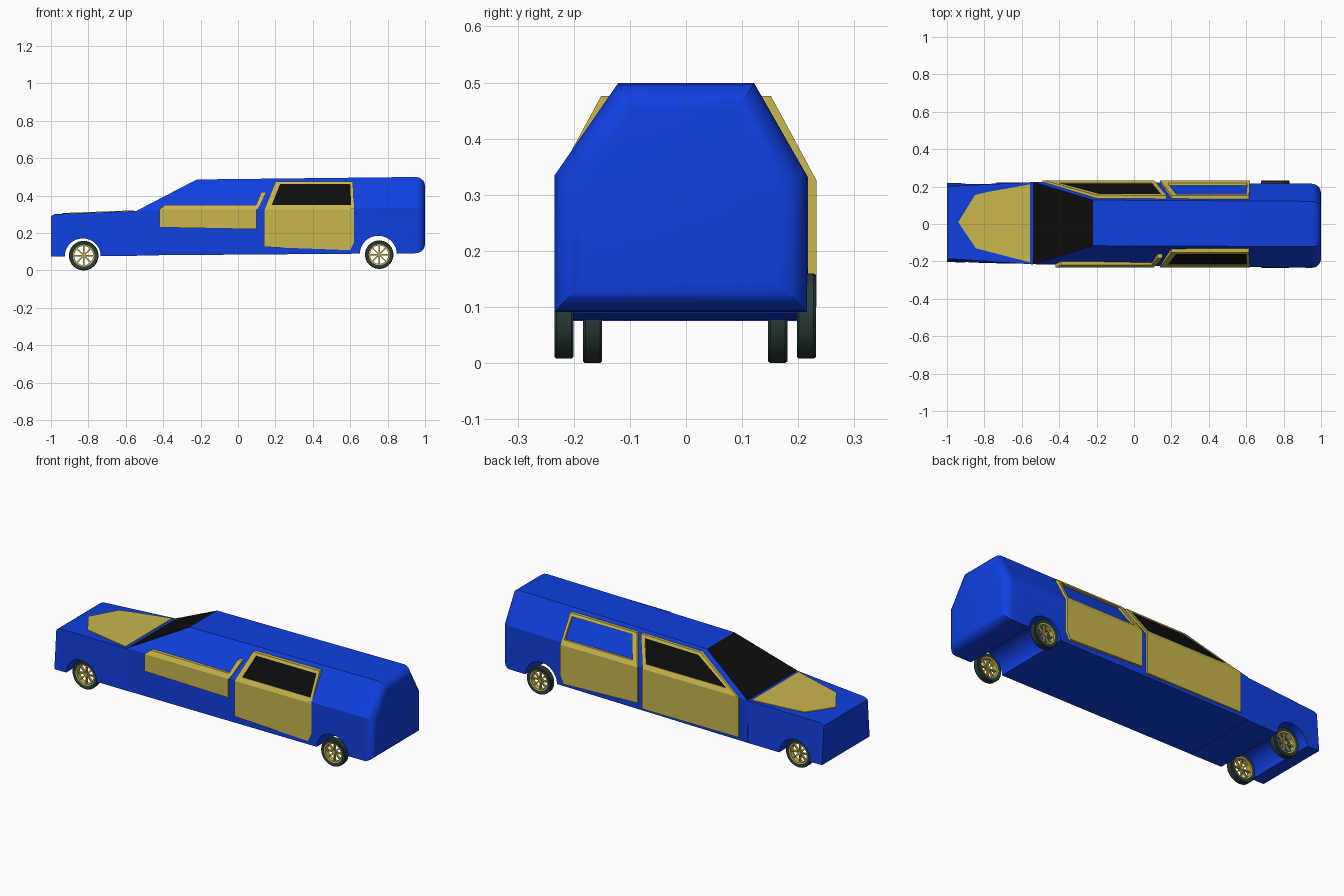
import bpy, bmesh, math
from mathutils import Matrix

if "Cube" in bpy.data.objects:
    bpy.data.objects.remove(bpy.data.objects["Cube"])


def material(name, rgb):
    m = bpy.data.materials.new(name)
    m.diffuse_color = (*rgb, 1)
    m.use_nodes = True
    m.node_tree.nodes["Principled BSDF"].inputs["Base Color"].default_value = m.diffuse_color
    return m


BLUE = material("blue paint", (0.005, 0.05, 0.75))
GOLD = material("gold paint", (0.58, 0.47, 0.075))
BLACK = material("black glass", (0.004, 0.004, 0.004))
RUBBER = material("dark rubber", (0.022, 0.045, 0.04))


def finish(name, bm, mats, smooth=None):
    bmesh.ops.recalc_face_normals(bm, faces=bm.faces)
    me = bpy.data.meshes.new(name)
    bm.to_mesh(me)
    bm.free()
    for m in mats:
        me.materials.append(m)
    ob = bpy.data.objects.new(name, me)
    bpy.context.collection.objects.link(ob)
    if smooth:
        activate(ob)
        bpy.ops.object.shade_smooth_by_angle(angle=math.radians(smooth))
    return ob


def activate(ob):
    bpy.ops.object.select_all(action='DESELECT')
    ob.select_set(True)
    bpy.context.view_layer.objects.active = ob


def loft(sections):
    """Closed skin through matching loops; returns bmesh and vertex rings."""
    bm = bmesh.new()
    rings = [[bm.verts.new(p) for p in s] for s in sections]
    n = len(rings[0])
    for a, b in zip(rings, rings[1:]):
        for i in range(n):
            j = (i + 1) % n
            bm.faces.new((a[i], a[j], b[j], b[i]))
    bm.faces.new(rings[0])
    bm.faces.new(rings[-1])
    return bm, rings


def cut_arch(body, x, z, r):
    """Cut a wheel tunnel right across the body."""
    bm = bmesh.new()
    bmesh.ops.create_cone(bm, cap_ends=True, segments=40, radius1=r, radius2=r, depth=1,
                          matrix=Matrix.Translation((x, 0, z)) @ Matrix.Rotation(math.pi / 2, 4, 'X'))
    cutter = finish("arch_cutter", bm, [BLUE])
    cutter.hide_render = True
    mod = body.modifiers.new("arch", 'BOOLEAN')
    mod.operation, mod.solver, mod.object = 'DIFFERENCE', 'EXACT', cutter
    activate(body)
    bpy.ops.object.modifier_apply(modifier="arch")
    bpy.data.objects.remove(cutter)


# Cabin: six-sided section with a sloping windscreen and rounded tail
def section(xl, xr, half, c, zb, zs, roof, cr, zr):
    return [(xl, c - half, zb), (xl, c - half, zs), (xr, cr - roof, zr),
            (xr, cr + roof, zr), (xl, c + half, zs), (xl, c + half, zb)]


bm, rings = loft([section(-0.54, -0.22, 0.22, 0.005, 0.08, 0.32, 0.122, 0.006, 0.486),
                  section(1.0, 1.0, 0.225, -0.01, 0.092, 0.335, 0.121, 0.0, 0.5)])
# split the front cap into the lower bulkhead and the windscreen
cap = next(f for f in bm.faces if set(f.verts) == set(rings[0]))
bmesh.utils.face_split(cap, rings[0][1], rings[0][4])
for f in bm.faces:
    if set(f.verts) == set(rings[0][1:5]):
        f.material_index = 1
tail = [e for e in bm.edges if all(v in rings[1] for v in e.verts)]
bmesh.ops.bevel(bm, geom=tail, offset=0.05, segments=5, profile=0.5, affect='EDGES')
cabin = finish("cabin_body", bm, [BLUE, BLACK])
cut_arch(cabin, 0.75, 0.086, 0.099)
activate(cabin)
bpy.ops.object.shade_smooth_by_angle(angle=math.radians(25))


# Bonnet: tapers in at the top towards the nose
def nose(x, wb, wt, zb, zt, c):
    return [(x, c - wb, zb), (x, c - wt, zt), (x, c + wt, zt), (x, c + wb, zb)]


bm, rings = loft([nose(-1.0, 0.212, 0.195, 0.075, 0.29, 0.008),
                  nose(-0.98, 0.212, 0.194, 0.075, 0.301, 0.008),
                  nose(-0.54, 0.217, 0.22, 0.078, 0.318, 0.004)])
bonnet = finish("bonnet_body", bm, [BLUE])
cut_arch(bonnet, -0.83, 0.075, 0.096)

# Gold plate on the bonnet
outline = [(-0.94, 0.01), (-0.85, 0.155), (-0.78, 0.172), (-0.557, 0.212),
           (-0.557, -0.205), (-0.78, -0.147), (-0.845, -0.13)]


def hood_z(x):
    return 0.301 + (x + 0.98) * 0.0386


bm, _ = loft([[(x, y, hood_z(x) + dz) for x, y in outline] for dz in (-0.003, 0.004)])
finish("bonnet_plate", bm, [GOLD])


# Doors: flat below the shoulder, leaning inwards above it
def door_y(z):
    return 0.233 - max(0, z - 0.325) * 0.54


def panel(name, outline, side, mat, thick=0.02, sink=0.0):
    bm, _ = loft([[(x, side * (door_y(z) - sink - d), z) for x, z in outline]
                  for d in (0, thick)])
    return finish(name, bm, [mat])


def frame(name, outer, inner, side, thick=0.02):
    bm = bmesh.new()
    R = [[bm.verts.new((x, side * (door_y(z) - d), z)) for x, z in loop]
         for loop, d in ((outer, 0), (inner, 0), (inner, thick), (outer, thick))]
    n = len(outer)
    for k in range(4):
        a, b = R[k], R[(k + 1) % 4]
        for i in range(n):
            j = (i + 1) % n
            bm.faces.new((a[i], a[j], b[j], b[i]))
    return finish(name, bm, [GOLD])


front_lower = [(-0.49, 0.10), (-0.49, 0.325), (0.11, 0.325), (0.11, 0.10)]
front_outer = [(-0.48, 0.325), (-0.2, 0.47), (0.175, 0.475), (0.108, 0.325)]
front_inner = [(-0.405, 0.35), (-0.19, 0.457), (0.145, 0.461), (0.095, 0.35)]
rear_lower = [(0.14, 0.125), (0.14, 0.325), (0.62, 0.325), (0.62, 0.15), (0.6, 0.108)]
rear_outer = [(0.14, 0.325), (0.2, 0.474), (0.615, 0.476), (0.62, 0.325)]
rear_inner = [(0.18, 0.35), (0.225, 0.461), (0.6, 0.461), (0.605, 0.35)]

for side, tag in ((1, "far"), (-1, "near")):
    panel(f"{tag}_rear_door", rear_lower, side, GOLD)
    frame(f"{tag}_rear_window_frame", rear_outer, rear_inner, side)
panel("far_front_door", front_lower, 1, GOLD)
frame("far_front_window_frame", front_outer, front_inner, 1)
panel("far_front_window", front_inner, 1, BLACK, 0.006, 0.003)
panel("near_rear_window", rear_inner, -1, BLACK, 0.006, 0.002)
# the near front door shows only as a waist panel, a sill and a short pillar
panel("near_front_door", [(-0.42, 0.23), (-0.42, 0.325), (0.1, 0.325), (0.1, 0.22)], -1, GOLD)
panel("near_front_sill", [(-0.42, 0.325), (-0.39, 0.35), (0.12, 0.35), (0.105, 0.325)], -1, GOLD)
panel("near_front_pillar", [(0.097, 0.35), (0.125, 0.42), (0.152, 0.42), (0.12, 0.35)], -1, GOLD)


# Wheels: lathed tyre and rim, open spokes and a hub
def lathe(bm, profile, mat, n=40):
    rings = [[bm.verts.new((r * math.cos(2 * math.pi * k / n), y, r * math.sin(2 * math.pi * k / n)))
              for r, y in profile] for k in range(n)]
    m = len(profile)
    for k in range(n):
        a, b = rings[k], rings[(k + 1) % n]
        for i in range(m):
            j = (i + 1) % m
            bm.faces.new((a[i], a[j], b[j], b[i])).material_index = mat


def wheel(name, x, y, r):
    bm = bmesh.new()
    lathe(bm, [(0.058, -0.015), (0.062, -0.017), (0.076, -0.017), (0.079, -0.013),
               (0.079, 0.013), (0.076, 0.017), (0.062, 0.017), (0.058, 0.015)], 0)
    lathe(bm, [(0.051, -0.014), (0.0585, -0.0155), (0.0585, 0.0155), (0.051, 0.014)], 1)
    lathe(bm, [(0.001, -0.01), (0.011, -0.01), (0.011, 0.01), (0.001, 0.01)], 1, 16)
    for k in range(8):
        mat = (Matrix.Rotation(2 * math.pi * k / 8, 4, 'Y') @ Matrix.Translation((0.031, 0, 0))
               @ Matrix.Diagonal((0.044, 0.012, 0.007, 1)))
        for v in bmesh.ops.create_cube(bm, size=1, matrix=mat)["verts"]:
            for f in v.link_faces:
                f.material_index = 1
    ob = finish(name, bm, [RUBBER, GOLD], 35)
    ob.scale = (r / 0.079, 1, r / 0.079)
    ob.location = (x, y, 0)
    return ob


for tag, y in (("near", -0.1665), ("far", 0.1635)):
    wheel(f"{tag}_front_wheel", -0.825, y, 0.079).location.z = 0.079
for tag, y in (("near", -0.2175), ("far", 0.2145)):
    wheel(f"{tag}_rear_wheel", 0.755, y, 0.076).location.z = 0.084
